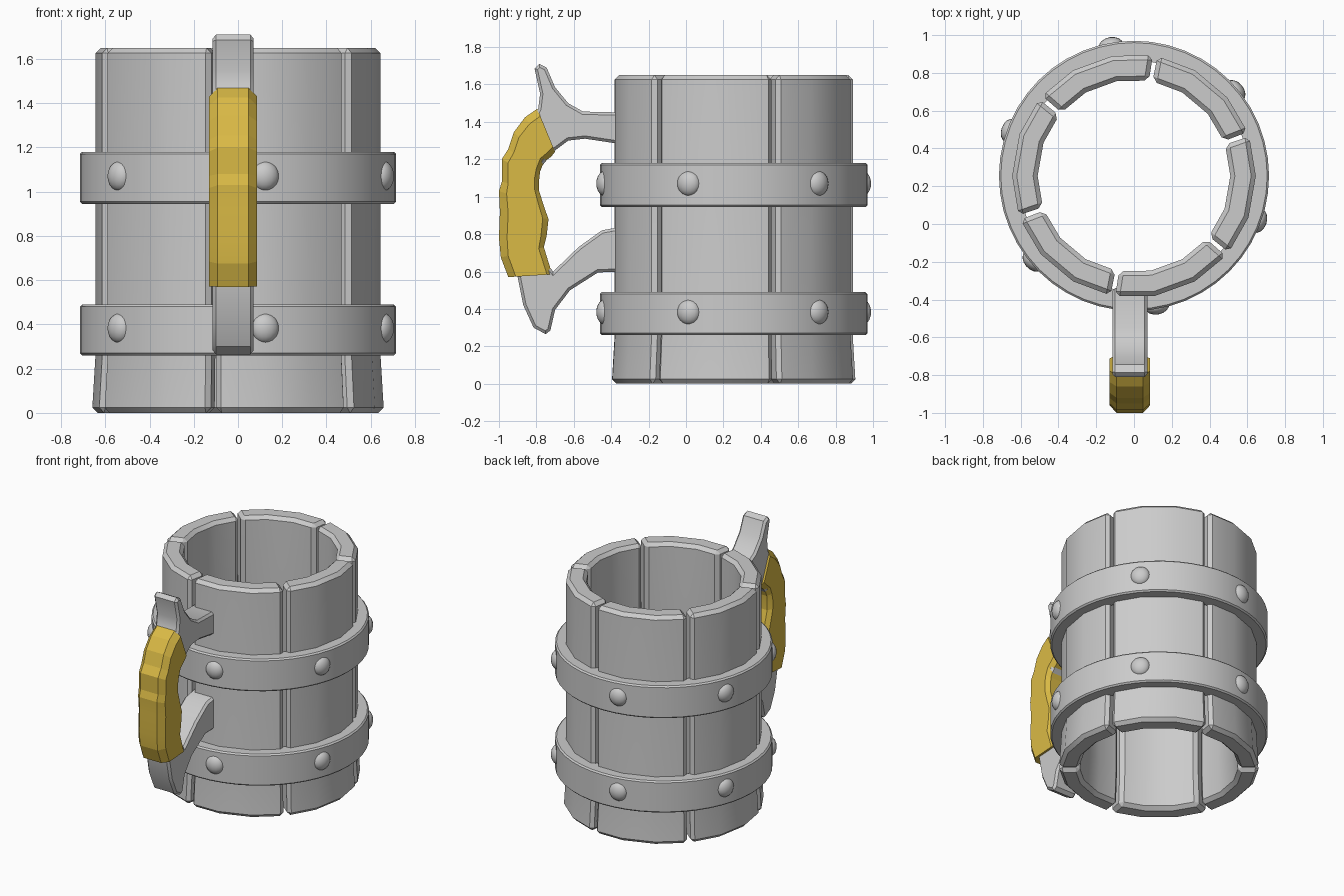
import bpy
import bmesh
from math import radians, sin, cos, pi
from mathutils import Matrix, Vector

cube = bpy.data.objects.get("Cube")
if cube:
    bpy.data.objects.remove(cube, do_unlink=True)

CENTRE = Vector((0, 0.255, 0))   # axis of the barrel
HANDLE_X = -0.022                # middle of the handle


def material(name, color):
    mat = bpy.data.materials.new(name)
    mat.use_nodes = True
    mat.diffuse_color = (*color, 1)
    mat.node_tree.nodes["Principled BSDF"].inputs["Base Color"].default_value = (*color, 1)
    return mat


grey = material("iron_grey", (0.6, 0.6, 0.6))
gold = material("gold_grip", (0.7, 0.49, 0.06))


def finish(name, bm, mat, angle=30):
    """Turn a bmesh into a smooth object with sharp edges kept."""
    bmesh.ops.recalc_face_normals(bm, faces=bm.faces)
    mesh = bpy.data.meshes.new(name)
    bm.to_mesh(mesh)
    bm.free()
    mesh.materials.append(mat)
    mesh.shade_smooth()
    mesh.set_sharp_from_angle(angle=radians(angle))
    obj = bpy.data.objects.new(name, mesh)
    bpy.context.collection.objects.link(obj)
    return obj


def chamfer(bm, edges, width):
    bmesh.ops.bevel(bm, geom=edges, offset=width, offset_type='OFFSET', segments=1,
                    profile=0.5, affect='EDGES', clamp_overlap=True)


def polar(radius, angle, z):
    return CENTRE + Vector((radius * cos(angle), radius * sin(angle), z))


def loft(bm, sections, closed=False):
    """Skin equal closed sections, capping the ends of an open run."""
    rows = [[bm.verts.new(p) for p in s] for s in sections]
    n = len(rows[0])
    pairs = list(zip(rows, rows[1:]))
    if closed:
        pairs.append((rows[-1], rows[0]))
    else:
        bm.faces.new(rows[0])
        bm.faces.new(rows[-1])
    for a, b in pairs:
        for i in range(n):
            j = (i + 1) % n
            bm.faces.new((a[i], a[j], b[j], b[i]))


# Six curved staves, flared at the foot
def stave(index):
    profile = [(0.66, 0), (0.645, 0.25), (0.645, 1.65),
               (0.51, 1.65), (0.51, 0.25), (0.525, 0)]
    start = radians(20 + 60 * index)
    gap = radians(1.1)
    angles = [start + gap, start + radians(20), start + radians(40), start + radians(60) - gap]
    bm = bmesh.new()
    loft(bm, [[polar(r, a, z) for r, z in profile] for a in angles])
    bmesh.ops.recalc_face_normals(bm, faces=bm.faces)
    sharp = [e for e in bm.edges if e.calc_face_angle(0) > radians(40)]
    chamfer(bm, sharp, 0.024)
    finish(f"stave_{index + 1}", bm, grey)


for i in range(6):
    stave(i)


# Two hoops, each with six domed rivets
def hoop(name, low, high):
    c = 0.01
    profile = [(0.61, low), (0.715 - c, low), (0.715, low + c),
               (0.715, high - c), (0.715 - c, high), (0.61, high)]
    bm = bmesh.new()
    steps = 48
    loft(bm, [[polar(r, 2 * pi * k / steps, z) for r, z in profile] for k in range(steps)], closed=True)
    finish(f"{name}_hoop", bm, grey)
    for k in range(6):
        angle = radians(40 + 60 * k)
        place = (Matrix.Translation(polar(0.7, angle, (low + high) / 2 + 0.008))
                 @ Matrix.Rotation(angle, 4, 'Z') @ Matrix.Diagonal((0.045, 0.065, 0.067, 1)))
        bm = bmesh.new()
        bmesh.ops.create_uvsphere(bm, u_segments=16, v_segments=10, radius=1, matrix=place)
        finish(f"{name}_rivet_{k + 1}", bm, grey, 60)


hoop("lower", 0.26, 0.49)
hoop("upper", 0.945, 1.18)

# Handle: flat profile with a horn on top, two arms and a tail
outline = [(-.81, 1.685), (-.785, 1.71), (-.745, 1.69), (-.70, 1.585), (-.63, 1.50),
           (-.55, 1.455), (-.34, 1.45), (-.34, 1.28), (-.54, 1.31), (-.63, 1.30),
           (-.71, 1.24), (-.82, 1.1), (-.82, .85), (-.79, .7), (-.71, .60),
           (-.575, .73), (-.45, .82), (-.34, .84), (-.34, .60), (-.47, .595),
           (-.62, .50), (-.70, .395), (-.725, .285), (-.75, .265), (-.815, .30),
           (-.87, .42), (-.90, .57), (-.93, .8), (-.93, 1.05), (-.88, 1.3),
           (-.79, 1.47), (-.78, 1.55)]
bm = bmesh.new()
half = 0.093
loft(bm, [[(HANDLE_X + s * half, y, z) for y, z in outline] for s in (-1, 1)])
bmesh.ops.recalc_face_normals(bm, faces=bm.faces)
rim = [e for e in bm.edges if abs(e.verts[0].co.x - e.verts[1].co.x) < 0.001]
chamfer(bm, rim, 0.015)
finish("handle", bm, grey)

# Faceted grip: outer and inner points, swept with chamfered sections
grip = [((-.795, 1.47), (-.70, 1.24)), ((-.86, 1.425), (-.72, 1.215)),
        ((-.92, 1.345), (-.76, 1.185)), ((-.95, 1.255), (-.78, 1.135)),
        ((-.985, 1.20), (-.785, 1.09)), ((-.985, 1.08), (-.785, 1.03)),
        ((-1.0, 1.03), (-.76, .95)), ((-.995, .92), (-.735, .88)),
        ((-1.0, .78), (-.745, .79)), ((-.99, .675), (-.76, .73)),
        ((-.95, .57), (-.715, .585))]


def grip_section(outer, inner):
    a, b = Vector((0, *outer)), Vector((0, *inner))
    shape = [(-.07, 0), (.07, 0), (.108, .17), (.108, .88),
             (.08, 1), (-.08, 1), (-.108, .88), (-.108, .17)]
    return [a.lerp(b, t) + Vector((HANDLE_X + x, 0, 0)) for x, t in shape]


bm = bmesh.new()
loft(bm, [grip_section(o, i) for o, i in grip])
finish("grip", bm, gold, 8)
